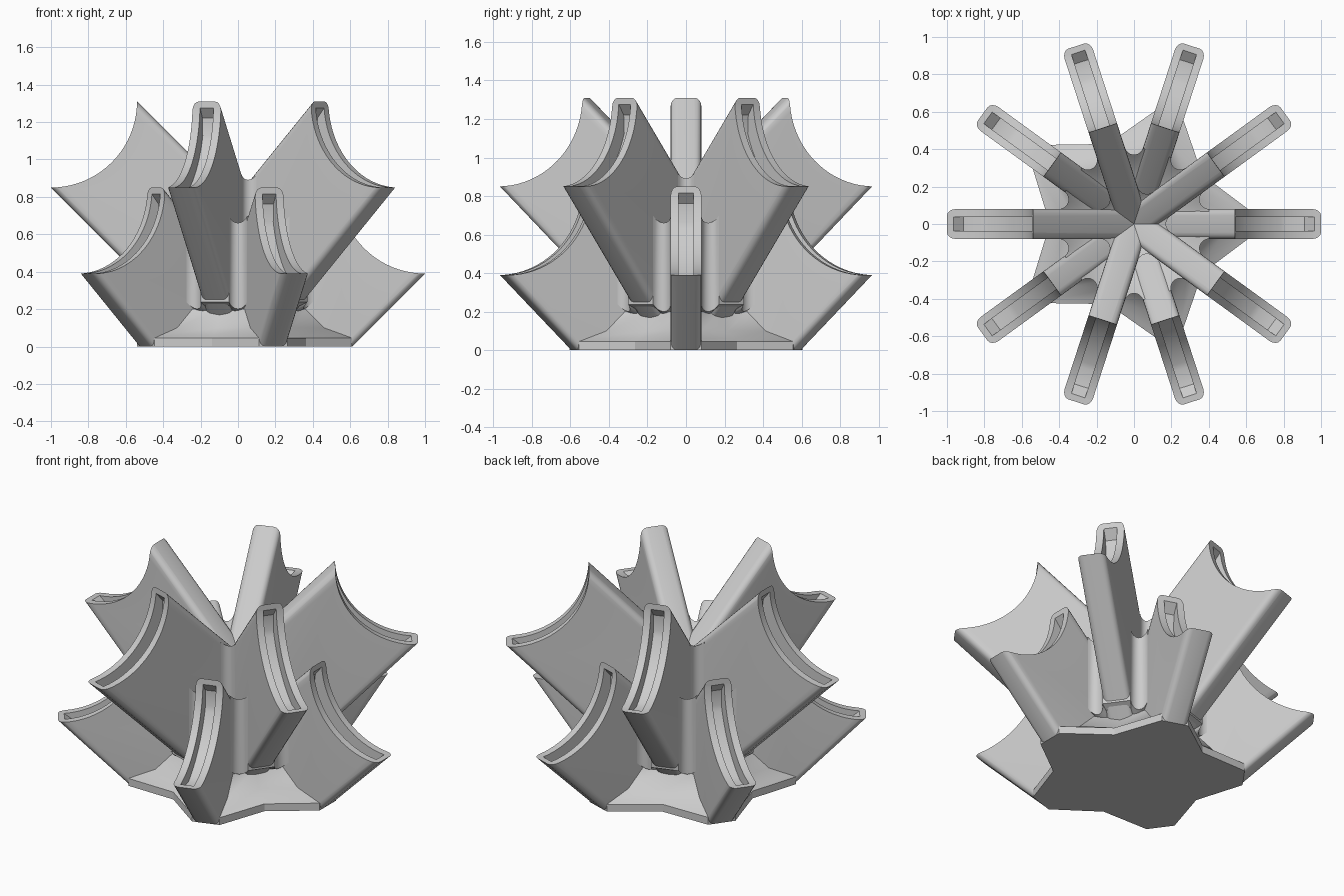
import bpy, bmesh, math
from mathutils import Vector, Matrix

old = bpy.data.objects.get("Cube")
if old:
    bpy.data.objects.remove(old, do_unlink=True)

HALF = 0.08        # half thickness of a fin
SEAT = 0.46        # radius of the curved seat
RISE = 0.46        # height step between the two tiers

grey = bpy.data.materials.new("light_grey")
grey.use_nodes = True
grey.diffuse_color = (0.6, 0.6, 0.6, 1)
grey.node_tree.nodes["Principled BSDF"].inputs["Base Color"].default_value = (0.6, 0.6, 0.6, 1)


def add_object(name, bm):
    bmesh.ops.recalc_face_normals(bm, faces=bm.faces)
    mesh = bpy.data.meshes.new(name)
    bm.to_mesh(mesh)
    bm.free()
    mesh.materials.append(grey)
    obj = bpy.data.objects.new(name, mesh)
    bpy.context.collection.objects.link(obj)
    return obj


def plate(profile, half):
    """Upright slab with an (x, z) outline, centred on y = 0."""
    bm = bmesh.new()
    face = bm.faces.new([bm.verts.new((x, -half, z)) for x, z in profile])
    ext = bmesh.ops.extrude_face_region(bm, geom=[face])
    moved = [v for v in ext["geom"] if isinstance(v, bmesh.types.BMVert)]
    bmesh.ops.translate(bm, verts=moved, vec=(0, 2 * half, 0))
    return bm


def arc(cx, cz, radius, start, end, steps):
    angles = [math.radians(start + (end - start) * i / steps) for i in range(steps + 1)]
    return [(cx + radius * math.cos(a), cz + radius * math.sin(a)) for a in angles]


def make_fin(name, profile, seat_z):
    # Diagonal band with its long sloping edges rounded
    bm = plate(profile, HALF)
    slopes = []
    for e in bm.edges:
        d = e.verts[1].co - e.verts[0].co
        if d.length > 0.3 and abs(d.x - d.z) < 0.01 and abs(d.y) < 0.01:
            slopes.append(e)
    bmesh.ops.bevel(bm, geom=slopes, offset=0.035, segments=4, profile=0.5, affect="EDGES")
    fin = add_object(name, bm)

    # Curved seat, and a narrow groove sunk into it
    seat = arc(1, seat_z, SEAT, 0, 360, 80)[:-1]
    groove = (arc(1, seat_z, 0.45, 183, 183, 1)[:1] + arc(1, seat_z, 0.51, 190, 190, 1)[:1]
              + arc(1, seat_z, 0.54, 200, 250, 14)
              + arc(1, seat_z, 0.51, 260, 260, 1)[:1] + arc(1, seat_z, 0.45, 267, 267, 1)[:1]
              + [(1, seat_z)])
    cutters = [add_object("seat_cutter", plate(seat, 0.3)),
               add_object("groove_cutter", plate(groove, 0.038))]
    for c in cutters:
        c.hide_render = True
        mod = fin.modifiers.new(c.name, "BOOLEAN")
        mod.operation = "DIFFERENCE"
        mod.solver = "EXACT"
        mod.object = c
    bpy.context.view_layer.update()
    shape = bpy.data.meshes.new_from_object(fin.evaluated_get(bpy.context.evaluated_depsgraph_get()))
    fin.modifiers.clear()
    fin.data = shape
    for c in cutters:
        bpy.data.objects.remove(c, do_unlink=True)
    return fin


def ring_of_five(fin, first_angle):
    for i in range(5):
        obj = fin if i == 0 else fin.copy()
        if i:
            bpy.context.collection.objects.link(obj)
        obj.rotation_euler.z = math.radians(first_angle + 72 * i)
        parts.append(obj)


def fillet_core(name, count, phase, radius, low, high):
    """Core whose concave sides blend neighbouring fins together."""
    half_angle = math.pi / count
    dist = (HALF + radius) / math.sin(half_angle)
    sweep = math.pi / 2 - half_angle
    bm = bmesh.new()
    lower, upper = [], []
    for k in range(count):
        turn = Matrix.Rotation(math.radians(phase) + 2 * math.pi * k / count, 3, "Z")
        for i in range(9):
            a = math.pi + sweep * (1 - i / 4)
            p = turn @ Vector((dist + radius * math.cos(a), radius * math.sin(a), 0))
            r = p.length
            lower.append(bm.verts.new((p.x, p.y, max(0.05, r + low))))
            upper.append(bm.verts.new((p.x, p.y, r + high)))
    foot = bm.verts.new((0, 0, 0.05))
    peak = bm.verts.new((0, 0, high))
    for i in range(len(lower)):
        j = (i + 1) % len(lower)
        bm.faces.new((lower[i], lower[j], upper[j], upper[i]))
        bm.faces.new((upper[i], upper[j], peak))
        bm.faces.new((lower[j], lower[i], foot))
    return add_object(name, bm)


parts = []

# Lower tier of fins, standing on the ground
lower_fin = make_fin("lower_fin", [(0, 0), (0.61, 0), (1.1, 0.49), (0.64, 0.95), (0, 0.31)], 0.85)
ring_of_five(lower_fin, 0)

# Upper tier of fins, set between the lower ones
upper_fin = make_fin("upper_fin", [(0, 0.05), (0.2, 0.05), (1.1, 0.95), (0.64, 1.41), (0, 0.77)],
                     0.85 + RISE)
ring_of_five(upper_fin, 36)

# Blended cores where the fins meet
parts.append(fillet_core("lower_core", 10, 18, 0.05, -0.17, 0.29))
parts.append(fillet_core("upper_core", 5, 0, 0.05, -0.1, 0.72))

# Star-shaped foot sloping up into the core: height, point reach, valley reach
bm = bmesh.new()
rings = []
for z, reach, valley in ((0, 0.61, 0.45), (0.045, 0.61, 0.45), (0.06, 0.57, 0.42),
                         (0.1, 0.46, 0.36), (0.2, 0.36, 0.3)):
    ring = []
    for k in range(5):
        turn = Matrix.Rotation(math.radians(72 * k), 3, "Z")
        dip = (valley * math.cos(math.pi / 5), valley * math.sin(math.pi / 5))
        for x, y in ((reach, -HALF), (reach, HALF), dip):
            ring.append(bm.verts.new(turn @ Vector((x, y, z))))
    rings.append(ring)
for a, b in zip(rings, rings[1:]):
    for i in range(len(a)):
        j = (i + 1) % len(a)
        bm.faces.new((a[i], a[j], b[j], b[i]))
bm.faces.new(rings[0][::-1])
bm.faces.new(rings[-1])
parts.append(add_object("star_foot", bm))

# Smooth the rounded surfaces and keep the crisp edges
bpy.ops.object.select_all(action="DESELECT")
for obj in parts:
    obj.select_set(True)
bpy.context.view_layer.objects.active = parts[0]
bpy.ops.object.shade_smooth_by_angle(angle=math.radians(30))
